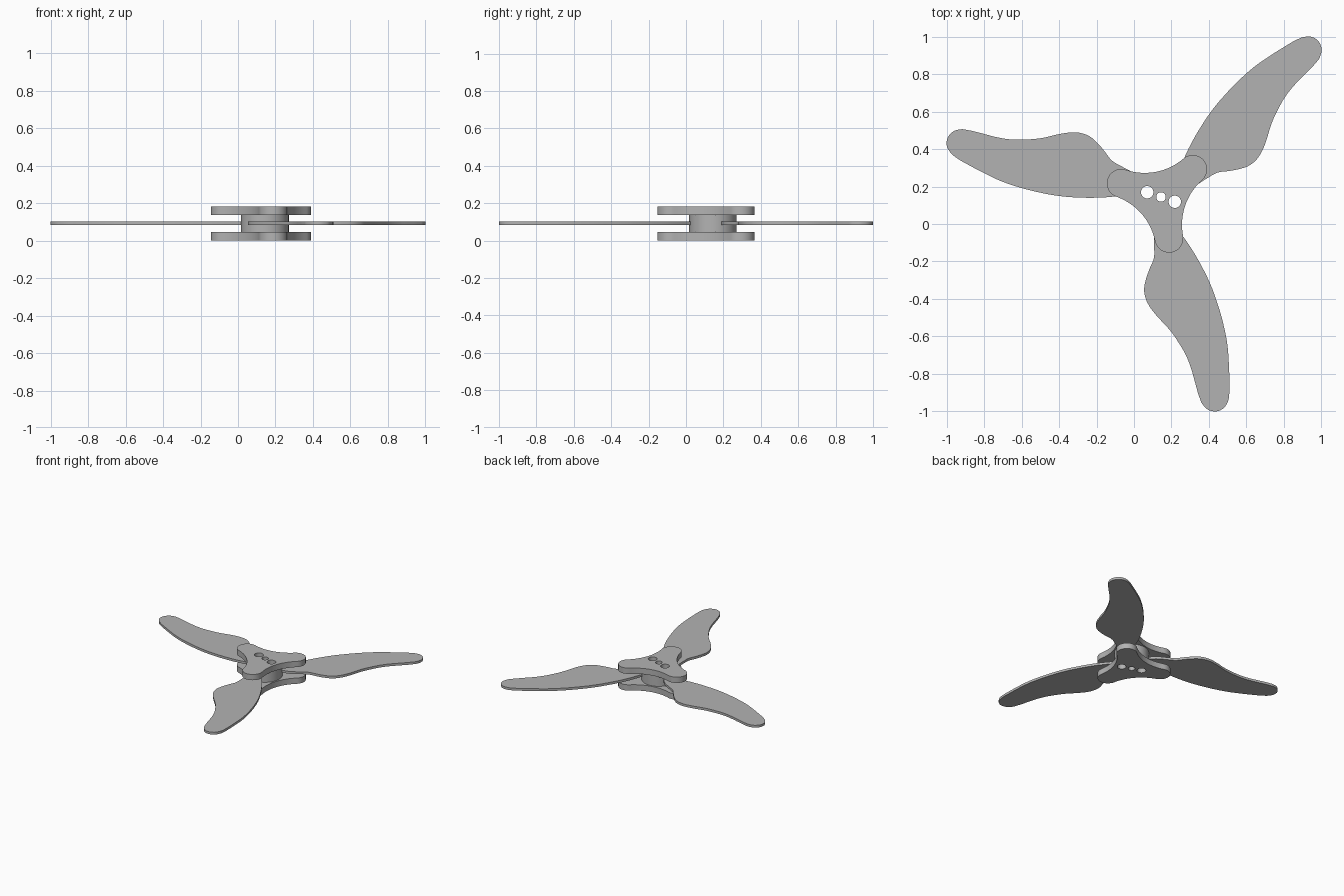
import bpy, bmesh
from math import sin, cos, pi, radians, atan2, dist

cube = bpy.data.objects.get("Cube")
if cube:
    bpy.data.objects.remove(cube)

HUB = 0.144              # hub axis sits at x = y = HUB
LOBE_ANGLE = radians(41)
THIRD = 2 * pi / 3

grey = bpy.data.materials.new("plain grey")
grey.use_nodes = True
grey.diffuse_color = (0.45, 0.45, 0.45, 1)
grey.node_tree.nodes["Principled BSDF"].inputs["Base Color"].default_value = grey.diffuse_color


def arc(cx, cy, r, start, end, n):
    """Points on an arc, both ends included."""
    return [(cx + r * cos(start + (end - start) * i / n),
             cy + r * sin(start + (end - start) * i / n)) for i in range(n + 1)]


def circle(cx, cy, r, n=48):
    return arc(cx, cy, r, 0, 2 * pi, n)[:-1]


def slab(name, loops, bottom, top, angle=0, rounded=False):
    """Filled outline (with holes) extruded between two heights."""
    curve = bpy.data.curves.new(name, "CURVE")
    curve.dimensions = "2D"
    curve.fill_mode = "BOTH"
    curve.extrude = (top - bottom) / 2
    curve.resolution_u = 6
    for loop in loops:
        spline = curve.splines.new("BEZIER" if rounded else "POLY")
        spline.use_cyclic_u = True
        points = spline.bezier_points if rounded else spline.points
        points.add(len(loop) - 1)
        for i, (p, (x, y)) in enumerate(zip(points, loop)):
            if rounded:
                p.co = (x, y, 0)
                corner = i in (0, len(loop) - 1)
                p.handle_left_type = p.handle_right_type = "VECTOR" if corner else "AUTO"
            else:
                p.co = (x, y, 0, 1)
    obj = bpy.data.objects.new(name, curve)
    bpy.context.collection.objects.link(obj)
    obj.location = (HUB, HUB, (bottom + top) / 2)
    obj.rotation_euler.z = angle
    bpy.ops.object.select_all(action="DESELECT")
    obj.select_set(True)
    bpy.context.view_layer.objects.active = obj
    bpy.ops.object.convert(target="MESH")
    obj = bpy.context.object
    bm = bmesh.new()
    bm.from_mesh(obj.data)
    bmesh.ops.remove_doubles(bm, verts=bm.verts, dist=0.0001)
    bmesh.ops.recalc_face_normals(bm, faces=bm.faces)
    bm.to_mesh(obj.data)
    bm.free()
    obj.data.materials.clear()
    obj.data.materials.append(grey)
    bpy.ops.object.shade_smooth_by_angle(angle=radians(35))


# Three bolt holes in a row, shared by hub and plates
hole_dir = radians(-19) - LOBE_ANGLE
holes = [circle(0, 0, 0.025)]
for s in (-1, 1):
    holes.append(circle(s * 0.078 * cos(hole_dir), s * 0.078 * sin(hole_dir), 0.033))

# Three-lobed plate outline: round lobes joined by tangent hollow arcs
reach, lobe_r, hollow_r, hollow_d = 0.225, 0.076, 0.318, 0.455
hx, hy = hollow_d * cos(pi / 3), hollow_d * sin(pi / 3)
turn = atan2(hy, hx - reach)
sector = arc(reach, 0, lobe_r, -turn, turn, 24)
sector += arc(hx, hy, hollow_r, turn + pi, 5 * pi / 3 - turn, 20)[1:-1]
plate = [(x * cos(k * THIRD) - y * sin(k * THIRD), x * sin(k * THIRD) + y * cos(k * THIRD))
         for k in range(3) for x, y in sector]

slab("lower_plate", [plate] + holes, 0, 0.047, LOBE_ANGLE)
slab("upper_plate", [plate] + holes, 0.136, 0.183, LOBE_ANGLE)
slab("hub", [circle(0, 0, 0.127, 64)] + holes, 0.047, 0.136, LOBE_ANGLE)

# Curved blade: trailing edge, rounded tip, leading edge
blade = [(-.096, .078), (-.144, .126), (-.209, .163), (-.262, .195), (-.305, .249),
         (-.342, .291), (-.38, .323), (-.422, .34), (-.465, .345), (-.519, .34),
         (-.647, .313), (-.722, .307), (-.797, .307), (-.872, .318), (-.946, .337),
         (-1.03, .357), (-1.07, .361), (-1.122, .339), (-1.144, .286), (-1.126, .24),
         (-1.091, .209), (-1.021, .168), (-.941, .126), (-.861, .088), (-.754, .051),
         (-.647, .024), (-.54, .005), (-.433, -.003), (-.326, -.003), (-.246, .003),
         (-.118, .024)]
for k, side in enumerate(("right", "front", "left")):
    slab(side + "_blade", [blade], 0.082, 0.101, k * THIRD, rounded=True)
